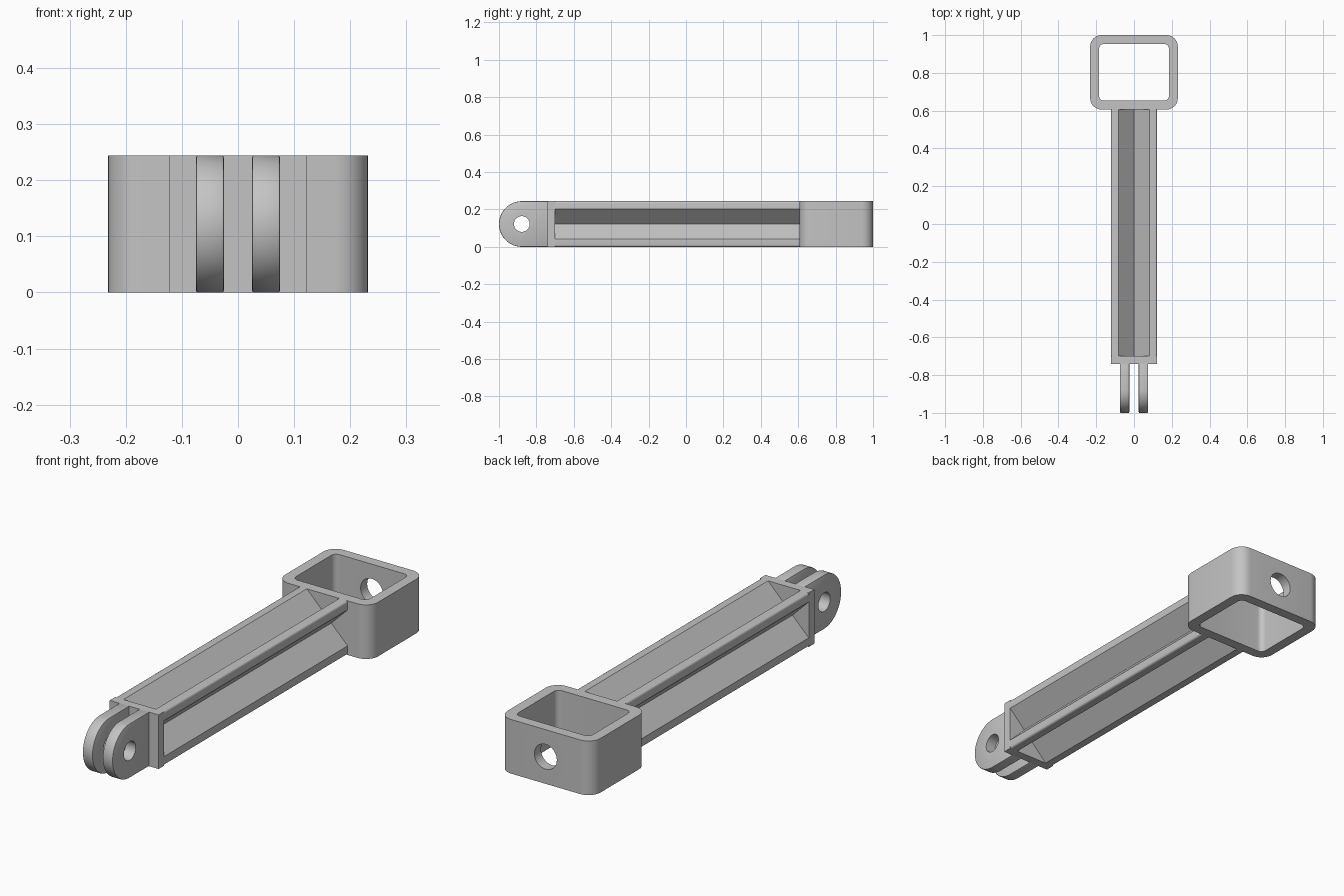
import bpy, bmesh
from math import sin, cos, pi, radians
from mathutils import Vector

if "Cube" in bpy.data.objects:
    bpy.data.objects.remove(bpy.data.objects["Cube"], do_unlink=True)

HEIGHT = 0.244
MID = HEIGHT / 2

grey = bpy.data.materials.new("plain grey")
grey.use_nodes = True
colour = (0.55, 0.55, 0.55, 1)
grey.diffuse_color = colour
grey.node_tree.nodes["Principled BSDF"].inputs["Base Color"].default_value = colour

# Maps outline coordinates (u, v) and depth w to x, y, z
AXES = {
    "x": lambda u, v, w: (w, u, v),
    "y": lambda u, v, w: (u, w, v),
    "z": lambda u, v, w: (u, v, w),
}


def prism(name, outline, axis, start, end):
    """Extrude a closed outline along an axis."""
    bm = bmesh.new()
    place = AXES[axis]
    face = bm.faces.new([bm.verts.new(place(u, v, start)) for u, v in outline])
    move = Vector(place(0, 0, end - start))
    top = bmesh.ops.extrude_face_region(bm, geom=[face])["geom"]
    bmesh.ops.translate(bm, vec=move,
                        verts=[g for g in top if isinstance(g, bmesh.types.BMVert)])
    bmesh.ops.recalc_face_normals(bm, faces=bm.faces)
    mesh = bpy.data.meshes.new(name)
    bm.to_mesh(mesh)
    bm.free()
    mesh.materials.append(grey)
    obj = bpy.data.objects.new(name, mesh)
    bpy.context.collection.objects.link(obj)
    return obj


def arc(cu, cv, r, a0, a1, steps):
    return [(cu + r * cos(radians(a0 + (a1 - a0) * i / steps)),
             cv + r * sin(radians(a0 + (a1 - a0) * i / steps)))
            for i in range(steps + 1)]


def circle(cu, cv, r, sides=40):
    return arc(cu, cv, r, 0, 360, sides)[:-1]


def rounded_rect(cu, cv, hu, hv, r):
    points = []
    for k, (su, sv) in enumerate([(1, 1), (-1, 1), (-1, -1), (1, -1)]):
        points += arc(cu + su * (hu - r), cv + sv * (hv - r), r, 90 * k, 90 * k + 90, 8)
    return points


def activate(obj):
    bpy.ops.object.select_all(action="DESELECT")
    obj.select_set(True)
    bpy.context.view_layer.objects.active = obj


def cut(obj, cutter):
    mod = obj.modifiers.new("cut", "BOOLEAN")
    mod.operation = "DIFFERENCE"
    mod.solver = "EXACT"
    mod.object = cutter
    activate(obj)
    bpy.ops.object.modifier_apply(modifier=mod.name)
    bpy.data.objects.remove(cutter, do_unlink=True)


def smooth(obj):
    activate(obj)
    bpy.ops.object.shade_smooth_by_angle(angle=radians(30))


# Beam: square section, rounded corners, a V groove in each side
GROOVE = 0.081
section = []
for k in range(4):
    a = k * pi / 2
    side = arc(MID - 0.01, MID - 0.01, 0.01, 0, 90, 4)
    side += [(GROOVE, MID), (0, MID - GROOVE), (-GROOVE, MID)]
    section += [(u * cos(a) - v * sin(a), u * sin(a) + v * cos(a) + MID)
                for u, v in side]
smooth(prism("grooved_beam", section, "y", -0.70, 0.607))

# End block that carries the prongs
square = [(-MID, 0), (MID, 0), (MID, HEIGHT), (-MID, HEIGHT)]
prism("end_block", square, "y", -0.74, -0.70)

# Two hinge prongs with rounded ends and a pin hole
for side_name, x in (("right", -0.05), ("left", 0.05)):
    outline = [(-0.735, HEIGHT)] + arc(-1 + MID, MID, MID, 90, 270, 40) + [(-0.735, 0)]
    prong = prism(side_name + "_prong", outline, "x", x - 0.025, x + 0.025)
    bevel = prong.modifiers.new("edge", "BEVEL")
    bevel.width = 0.004
    bevel.segments = 2
    bevel.limit_method = "ANGLE"
    bevel.angle_limit = radians(50)
    activate(prong)
    bpy.ops.object.modifier_apply(modifier=bevel.name)
    cut(prong, prism("pin_cutter", circle(-1 + MID, MID, 0.042), "x", x - 0.1, x + 0.1))
    smooth(prong)

# Rounded open frame with a hole through its back wall
frame = prism("socket_frame", rounded_rect(0, 0.803, 0.232, 0.197, 0.06), "z", 0, HEIGHT)
cut(frame, prism("opening_cutter", rounded_rect(0, 0.803, 0.185, 0.15, 0.025),
                 "z", -0.1, HEIGHT + 0.1))
cut(frame, prism("hole_cutter", circle(0, MID, 0.056), "y", 0.85, 1.1))
smooth(frame)
